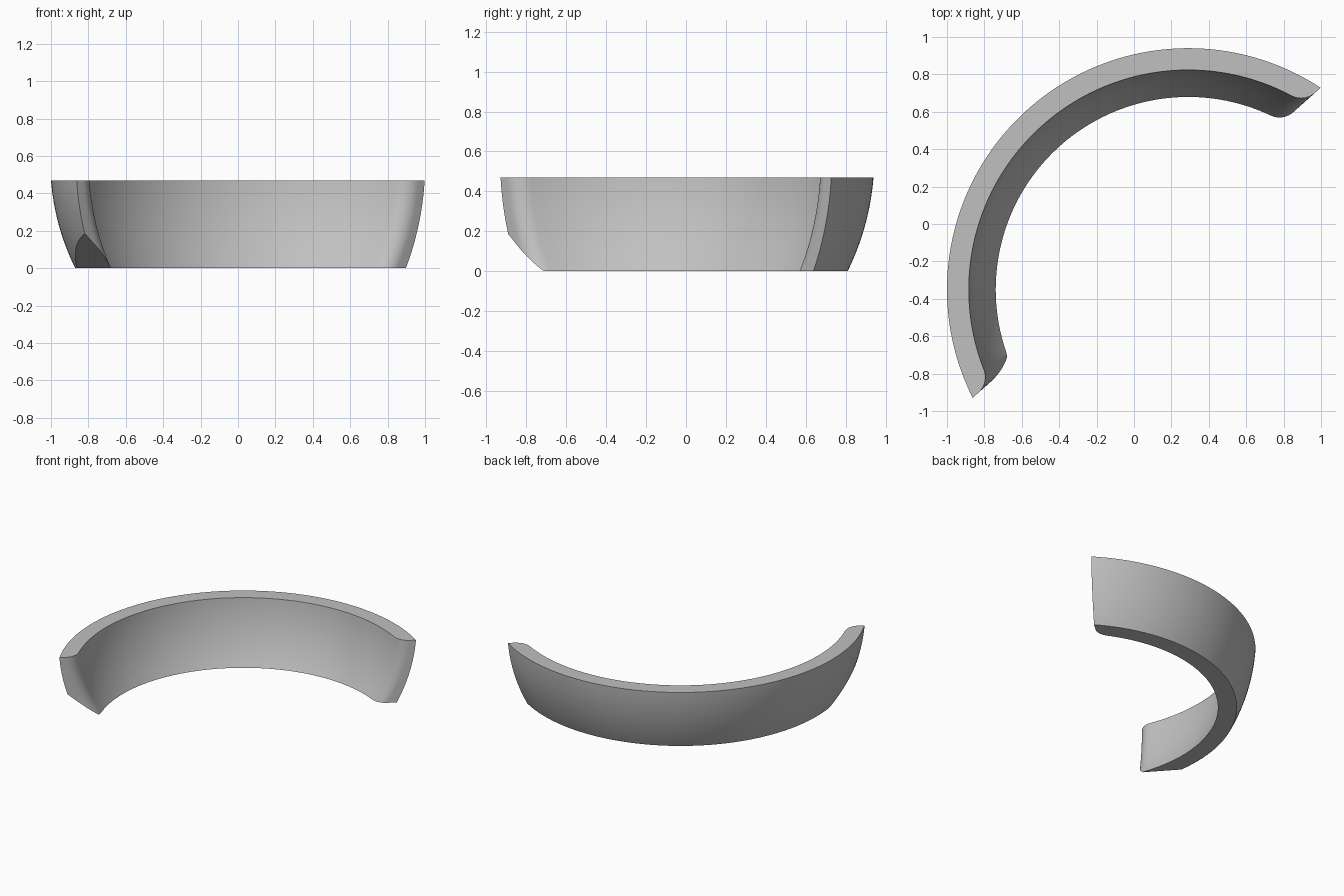
import bpy, bmesh, math
from mathutils import Vector

if "Cube" in bpy.data.objects:
    bpy.data.objects.remove(bpy.data.objects["Cube"])

# Ring segment cut from a thick spherical shell
CENTRE = Vector((0.29, -0.35, 0.573))
R_OUT, R_IN = 1.294, 1.178
HEIGHT, END_PLANE, FILLET = 0.47, 0.334, 0.11
TURN = math.radians(41.7)          # direction of the chord between both ends
LAYERS, ARC, ROUND = 24, 96, 10


def section(z):
    """Closed outline of the segment at height z, ends flat with a rounded inner corner."""
    dz = z - CENTRE.z
    ro, ri = math.sqrt(R_OUT**2 - dz**2), math.sqrt(R_IN**2 - dz**2)
    a0 = math.asin(END_PLANE / ro)
    pts = []
    for i in range(ARC + 1):       # outer arc, from the right end to the left end
        a = a0 + (math.pi - 2 * a0) * i / ARC
        pts.append((ro * math.cos(a), ro * math.sin(a)))
    v = END_PLANE + FILLET         # fillet centre touches end plane and inner arc
    u = math.sqrt((ri + FILLET)**2 - v**2)
    b = math.atan2(v, u)
    fil = []
    for i in range(ROUND + 1):
        a = -math.pi / 2 - (math.pi / 2 - b) * i / ROUND
        fil.append((u + FILLET * math.cos(a), v + FILLET * math.sin(a)))
    pts += [(-x, y) for x, y in fil]
    for i in range(1, ARC):        # inner arc back to the right end
        a = math.pi - b - (math.pi - 2 * b) * i / ARC
        pts.append((ri * math.cos(a), ri * math.sin(a)))
    pts += fil[::-1]
    c, s = math.cos(TURN), math.sin(TURN)
    return [(CENTRE.x + c * x - s * y, CENTRE.y + s * x + c * y, z) for x, y in pts]


bm = bmesh.new()
rings = [[bm.verts.new(p) for p in section(HEIGHT * k / LAYERS)]
         for k in range(LAYERS + 1)]
n = len(rings[0])
for lo, hi in zip(rings, rings[1:]):
    for i in range(n):
        j = (i + 1) % n
        bm.faces.new((lo[i], lo[j], hi[j], hi[i]))
bm.faces.new(rings[0][::-1])
bm.faces.new(rings[-1])

# Slanted chip on the lower left corner
a, b, c = Vector((-.69, -.70, 0)), Vector((-.83, -.905, .2)), Vector((-.86, -.51, 0))
res = bmesh.ops.bisect_plane(bm, geom=bm.verts[:] + bm.edges[:] + bm.faces[:],
                             plane_co=a, plane_no=(b - a).cross(c - a).normalized(),
                             clear_outer=True)
cut = [e for e in res["geom_cut"] if isinstance(e, bmesh.types.BMEdge)]
bmesh.ops.holes_fill(bm, edges=cut, sides=0)
bmesh.ops.recalc_face_normals(bm, faces=bm.faces[:])

me = bpy.data.meshes.new("ring_segment")
bm.to_mesh(me)
bm.free()
ob = bpy.data.objects.new("ring_segment", me)
bpy.context.collection.objects.link(ob)

mat = bpy.data.materials.new("mid grey")
mat.diffuse_color = (0.53, 0.53, 0.53, 1)
mat.use_nodes = True
mat.node_tree.nodes["Principled BSDF"].inputs["Base Color"].default_value = mat.diffuse_color
me.materials.append(mat)

bpy.context.view_layer.objects.active = ob
ob.select_set(True)
bpy.ops.object.shade_smooth_by_angle(angle=math.radians(30))
